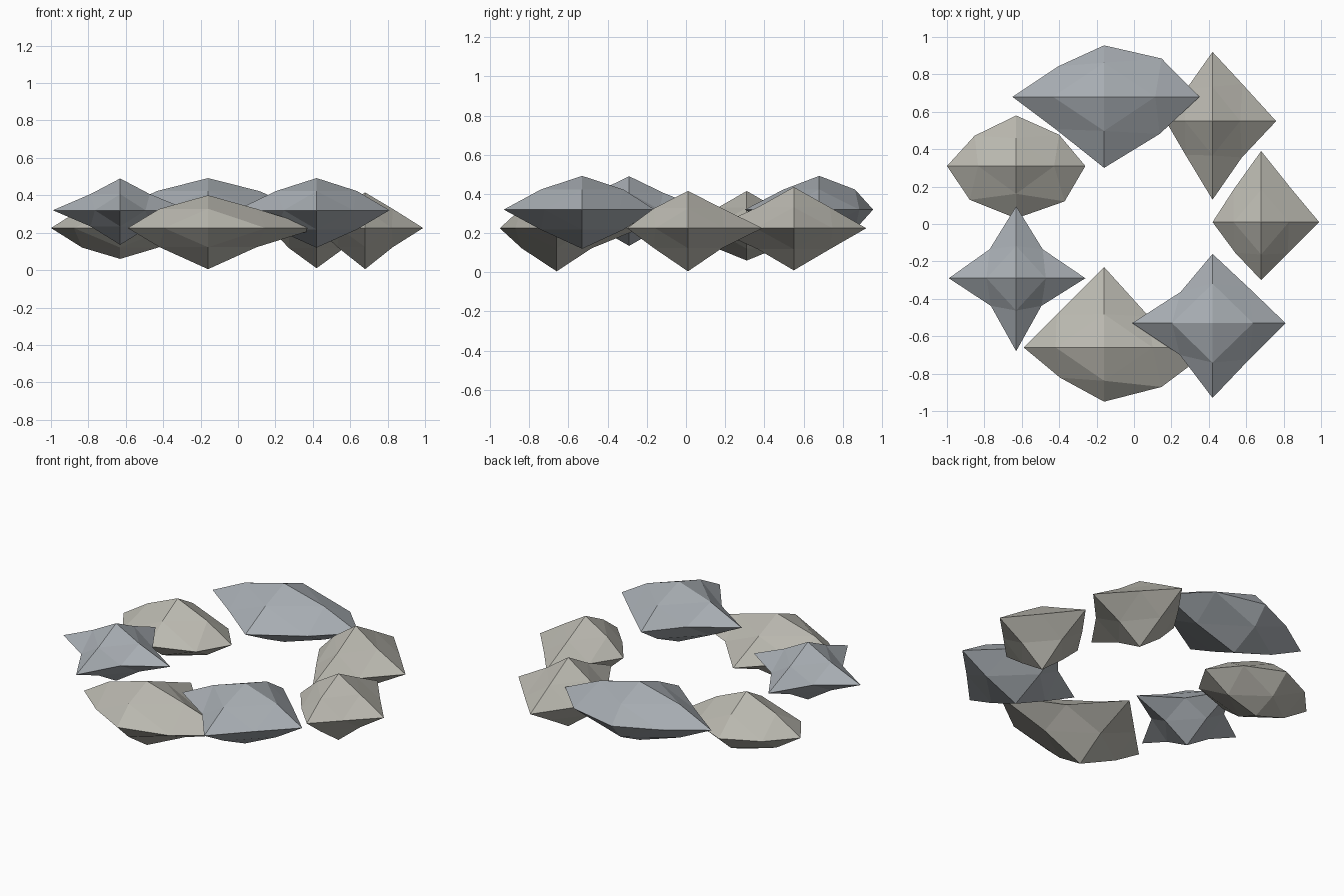
import bpy, bmesh
from itertools import product
from mathutils import Vector

if "Cube" in bpy.data.objects:
    bpy.data.objects.remove(bpy.data.objects["Cube"])


def material(name, colour):
    m = bpy.data.materials.new(name)
    m.diffuse_color = (*colour, 1)
    m.use_nodes = True
    m.node_tree.nodes["Principled BSDF"].inputs["Base Color"].default_value = m.diffuse_color
    return m


WARM = material("warm_stone", (0.49, 0.48, 0.43))
COOL = material("cool_stone", (0.39, 0.42, 0.45))


def stone(name, centre, tips, radii, ring, rise, mat):
    """Chipped octahedron, each face split in four.
    tips: reach along +x -x +y -y +z -z; radii: mean half sizes;
    ring: chip factor of equator corners (++ -+ -- +-); rise: same for sloping edges."""
    bm = bmesh.new()
    c, r = Vector(centre), Vector(radii)
    chips = dict(zip([(1, 1), (-1, 1), (-1, -1), (1, -1)], ring))
    cache = {}

    def vert(d):
        if d not in cache:
            axes = [i for i in range(3) if d[i]]
            if len(axes) == 1:
                i = axes[0]
                p = Vector(d) * tips[2 * i + (d[i] < 0)]
            else:
                k = rise if d[2] else chips[d[:2]]
                p = Vector([d[i] * r[i] * k for i in range(3)])
            cache[d] = bm.verts.new(c + p)
        return cache[d]

    for sx, sy, sz in product((1, -1), repeat=3):
        X, Y, Z = (sx, 0, 0), (0, sy, 0), (0, 0, sz)
        XY, YZ, XZ = (sx, sy, 0), (0, sy, sz), (sx, 0, sz)
        for tri in ((X, XY, XZ), (Y, YZ, XY), (Z, XZ, YZ), (XY, YZ, XZ)):
            if sx * sy * sz < 0:
                tri = tri[::-1]
            bm.faces.new([vert(d) for d in tri])
    me = bpy.data.meshes.new(name)
    bm.to_mesh(me)
    bm.free()
    me.materials.append(mat)
    bpy.context.collection.objects.link(bpy.data.objects.new(name, me))


LOW, HIGH = 0.225, 0.32

# Ring of seven stones, counter-clockwise from +x
stone("stone_east", (0.68, 0.01, LOW), (.31, .26, .38, .31, .19, .22),
      (.29, .34, .20), (.54, .51, .48, .49), .51, WARM)
stone("stone_north_east", (0.42, 0.55, LOW), (.34, .25, .37, .42, .21, .215),
      (.29, .36, .21), (.55, .48, .50, .54), .51, WARM)
stone("stone_north", (-0.16, 0.68, HIGH), (.51, .49, .275, .38, .172, .19),
      (.48, .32, .18), (.64, .51, .54, .62), .57, COOL)
stone("stone_north_west", (-0.63, 0.31, LOW), (.37, .37, .27, .28, .19, .165),
      (.37, .27, .19), (.62, .60, .67, .70), .55, WARM)
stone("stone_south_west", (-0.63, -0.29, HIGH), (.37, .36, .385, .39, .17, .185),
      (.33, .36, .18), (.43, .43, .41, .41), .48, COOL)
stone("stone_south", (-0.16, -0.66, LOW), (.59, .43, .43, .29, .175, .22),
      (.48, .33, .19), (.50, .53, .49, .64), .54, WARM)
stone("stone_south_east", (0.42, -0.53, HIGH), (.39, .43, .37, .40, .172, .20),
      (.38, .37, .18), (.51, .45, .46, .52), .57, COOL)
